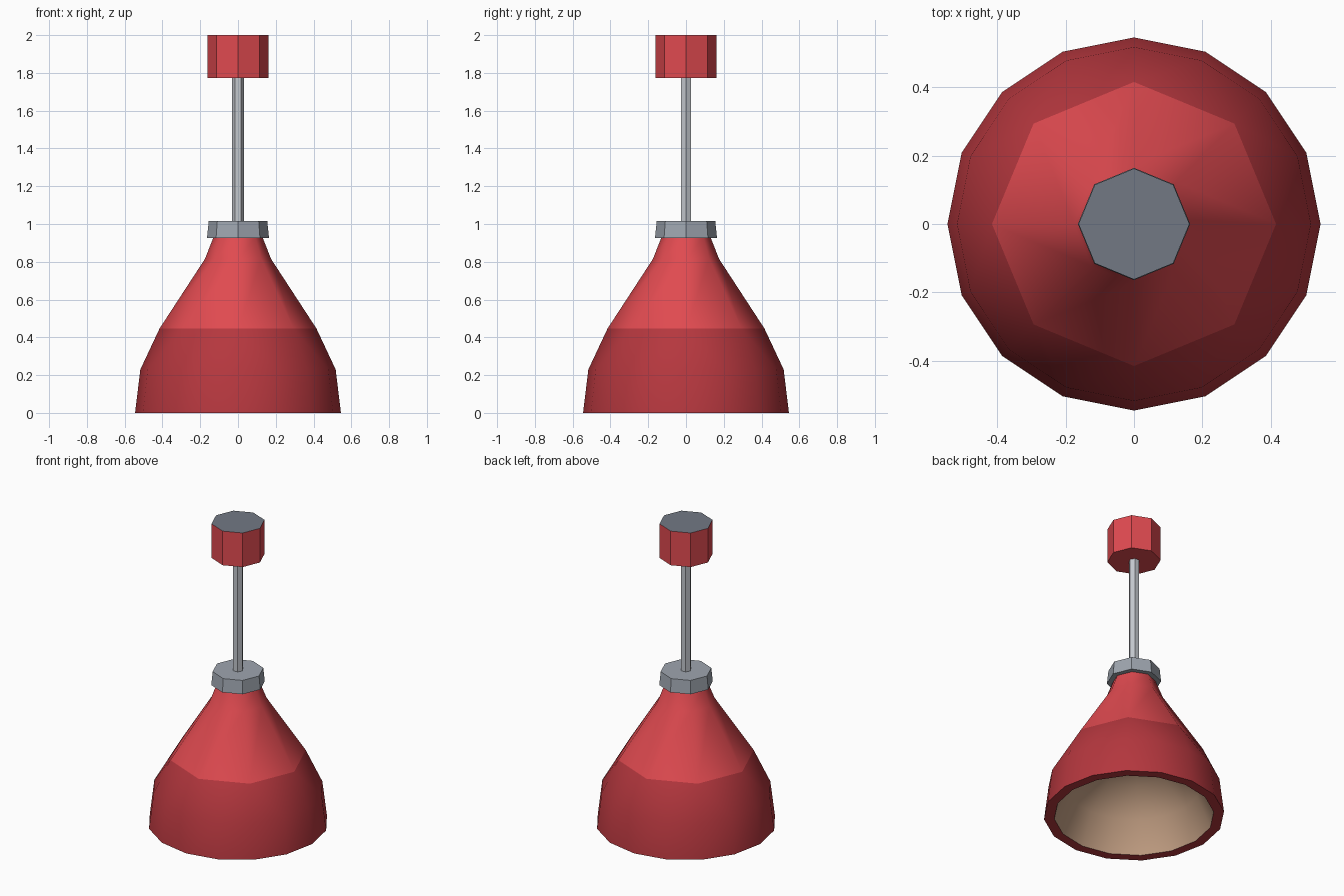
import bpy, bmesh, math

if "Cube" in bpy.data.objects:
    bpy.data.objects.remove(bpy.data.objects["Cube"])


def material(name, rgb):
    m = bpy.data.materials.new(name)
    m.diffuse_color = [((c / 255 + 0.055) / 1.055) ** 2.4 for c in rgb] + [1]
    m.use_nodes = True
    m.node_tree.nodes["Principled BSDF"].inputs["Base Color"].default_value = m.diffuse_color
    return m


RED = material("red", (224, 74, 80))
DARK_RED = material("dark red", (181, 55, 62))
LIGHT_GREY = material("light grey", (196, 200, 206))
MID_GREY = material("mid grey", (158, 165, 175))
DARK_GREY = material("dark grey", (114, 121, 132))
BEIGE = material("beige", (196, 160, 132))


def lathe(name, rings, mats, rule, smooth=False, bottom=True, top=True):
    """Loft rings of (radius, height, sides); rule(i) gives the material of band i."""
    bm = bmesh.new()
    loops = []
    for r, z, n in rings:
        loops.append([bm.verts.new((r * math.cos(2 * math.pi * k / n),
                                    r * math.sin(2 * math.pi * k / n), z)) for k in range(n)])

    def face(verts, i, soft):
        f = bm.faces.new(verts)
        f.material_index = rule(i)
        f.smooth = soft

    for i in range(len(loops) - 1):
        lo, hi = loops[i], loops[i + 1]
        n, m = len(lo), len(hi)
        for k in range(m):
            h0, h1 = hi[k], hi[(k + 1) % m]
            if n == m:
                face((lo[k], lo[(k + 1) % n], h1, h0), i, smooth)
            else:
                # halve the number of sides with three triangles
                a, b, c = lo[2 * k], lo[2 * k + 1], lo[(2 * k + 2) % n]
                face((a, b, h0), i, smooth)
                face((b, h1, h0), i, smooth)
                face((b, c, h1), i, smooth)
    if bottom:
        face(loops[0][::-1], -1, False)
    if top:
        face(loops[-1], len(loops), smooth)
    me = bpy.data.meshes.new(name)
    bm.to_mesh(me)
    bm.free()
    for m in mats:
        me.materials.append(m)
    ob = bpy.data.objects.new(name, me)
    bpy.context.collection.objects.link(ob)
    return ob


# Bell shade: outer wall, dark lower half, octagonal neck
lathe("shade_outer", [(0.545, 0, 16), (0.517, 0.23, 16), (0.415, 0.447, 8),
                      (0.175, 0.815, 8), (0.13, 0.93, 8)],
      [DARK_RED, RED], lambda i: int(i >= 2), True, False, False)

# Flat rim and closed domed lining, facing inwards
lathe("shade_rim", [(0.483, 0, 16), (0.545, 0, 16)], [DARK_RED], lambda i: 0, False, False, False)
lining = lathe("shade_lining", [(0.483, 0, 16), (0.40, 0.20, 16), (0.24, 0.34, 8), (0.08, 0.39, 8)],
               [BEIGE], lambda i: 0, True, False, True)
lining.data.flip_normals()

# Collar, rod and ceiling mount
lathe("collar", [(0.164, 0.927, 8), (0.155, 1.015, 8)], [MID_GREY], lambda i: 0)
lathe("rod", [(0.032, 1.01, 6), (0.032, 1.78, 6)], [LIGHT_GREY], lambda i: 0)
lathe("ceiling_mount", [(0.162, 1.773, 8), (0.162, 2.0, 8)], [RED, DARK_GREY],
      lambda i: int(i == 2))
